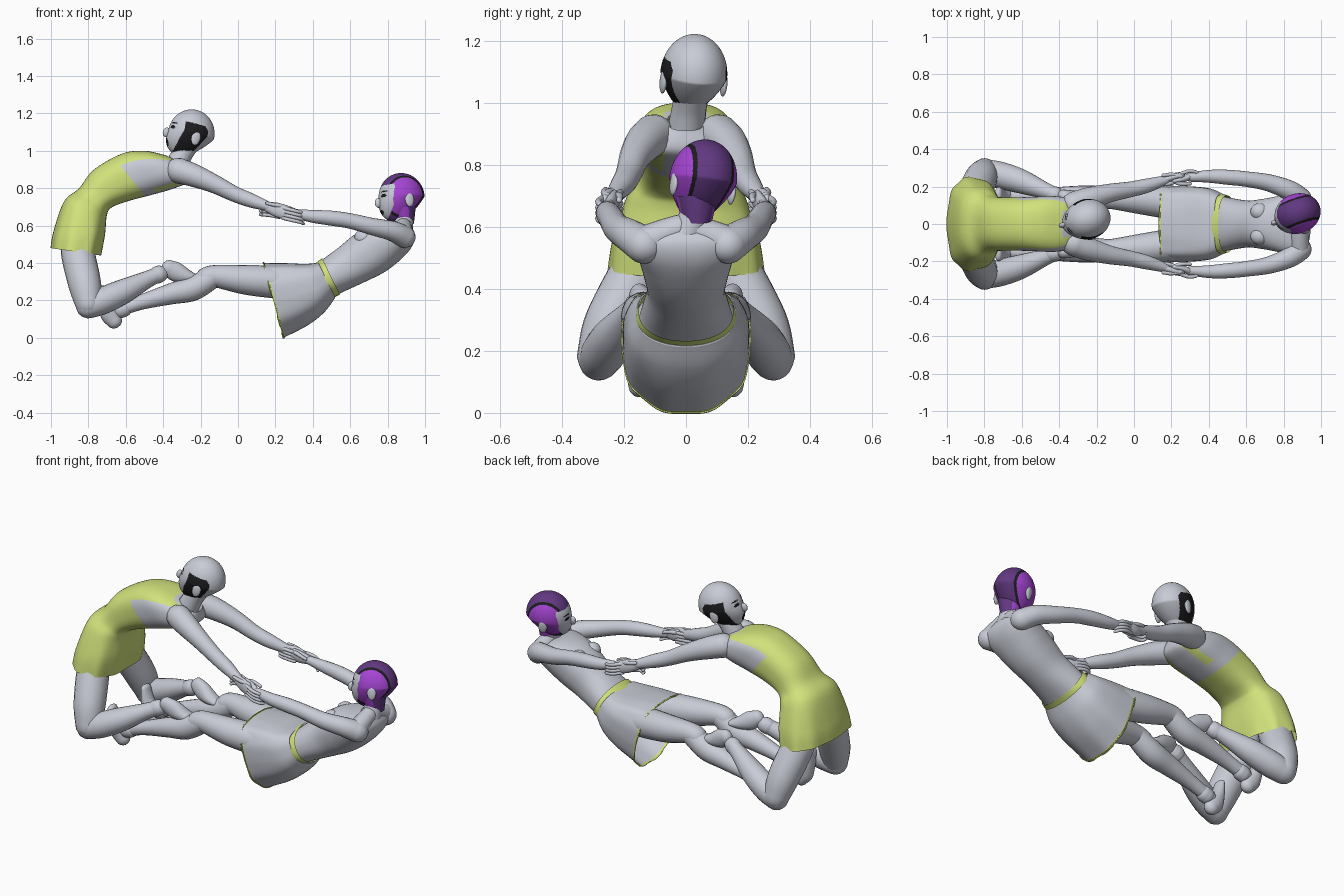
import bpy, bmesh, math
from mathutils import Vector, Matrix

if "Cube" in bpy.data.objects:
    bpy.data.objects.remove(bpy.data.objects["Cube"])

# Flat colours
COL = {"skin_grey": (0.58, 0.60, 0.67), "lime_cloth": (0.64, 0.76, 0.20), "black": (0.012, 0.012, 0.014),
       "dark_purple": (0.12, 0.04, 0.22), "bright_purple": (0.38, 0.06, 0.66)}
MATS = []
for n, c in COL.items():
    m = bpy.data.materials.new(n)
    m.diffuse_color = (*c, 1)
    m.use_nodes = True
    m.node_tree.nodes["Principled BSDF"].inputs["Base Color"].default_value = m.diffuse_color
    MATS.append(m)
SKIN, LIME, BLACK, DARK, BRIGHT = range(5)
Y = Vector((0, 1, 0))


def finish(name, bm):
    bmesh.ops.recalc_face_normals(bm, faces=bm.faces[:])
    me = bpy.data.meshes.new(name)
    for f in bm.faces:
        f.smooth = True
    bm.to_mesh(me)
    bm.free()
    for m in MATS:
        me.materials.append(m)
    ob = bpy.data.objects.new(name, me)
    bpy.context.collection.objects.link(ob)
    return ob


def spline(pts, n):
    """Catmull-Rom through tuples of any length; returns (t, values)."""
    out = []
    p = [pts[0]] + list(pts) + [pts[-1]]
    for i in range(1, len(p) - 2):
        for k in range(n):
            t = k / n
            out.append((i - 1 + t, [0.5 * (2 * b + (c - a) * t + (2*a - 5*b + 4*c - d) * t*t + (3*b - a - 3*c + d) * t**3)
                                    for a, b, c, d in zip(p[i-1], p[i], p[i+1], p[i+2])]))
    out.append((len(pts) - 1, list(pts[-1])))
    return out


def bridge(name, rings, ts, rule, cap):
    bm = bmesh.new()
    vs = [[bm.verts.new(p) for p in r] for r in rings]
    s = len(rings[0])
    for i in range(len(rings) - 1):
        for j in range(s):
            f = bm.faces.new((vs[i][j], vs[i][(j+1) % s], vs[i+1][(j+1) % s], vs[i+1][j]))
            f.material_index = rule((ts[i] + ts[i+1]) / 2, math.cos(2*math.pi*(j+.5)/s), f.calc_center_median())
    if cap:
        bm.faces.new(vs[0])
        bm.faces.new(vs[-1])
    return finish(name, bm)


def power(v, e):
    return math.copysign(abs(v)**e, v)


def body(name, sections, rule, pleat=lambda t: 0, front=1, back=1, y=0, n=10, s=72):
    """Loft of (super)ellipses, each (front x, front z, back x, back z, half width)."""
    rings, ts = [], []
    for t, (fx, fz, bx, bz, w) in spline(sections, n):
        c, a = Vector((fx+bx, 2*y, fz+bz)) / 2, Vector((fx-bx, 0, fz-bz)) / 2
        ring = []
        for j in range(s):
            th = 2*math.pi*j/s
            k = 1 + pleat(t) * math.cos(9*th)
            e = front if math.cos(th) > 0 else back
            ring.append(c + k * (a*power(math.cos(th), e) + Y*w*power(math.sin(th), e)))
        rings.append(ring)
        ts.append(t)
    return bridge(name, rings, ts, rule, False)


def limb(name, pts, mat=SKIN, side=1, n=6, s=20):
    """Round-ended tube; points are (x, y, z, half width, half depth)."""
    pts = [(x, y*side, z, a, b) for x, y, z, a, b in pts]
    sp = [v for _, v in spline(pts, n)]
    c = [Vector(v[:3]) for v in sp]
    rows = []
    for i, v in enumerate(sp):
        tan = (c[min(i+1, len(c)-1)] - c[max(i-1, 0)]).normalized()
        rows.append((c[i], tan, v[3], v[4]))

    def dome(row, sg):
        p, tan, a, b = row
        r = min(a, b)
        return [(p + tan*sg*r*math.sin(q), tan, a*math.cos(q), b*math.cos(q)) for q in (.4, .8, 1.2, 1.5)]
    rows = dome(rows[0], -1)[::-1] + rows + dome(rows[-1], 1)
    rings = []
    for p, tan, a, b in rows:
        u = (Y - tan*Y.dot(tan)).normalized()
        w = tan.cross(u)
        rings.append([p + u*a*math.cos(2*math.pi*j/s) + w*b*math.sin(2*math.pi*j/s) for j in range(s)])
    return bridge(name, rings, list(range(len(rings))), lambda *_: mat, True)


def r(x, y, z, q):
    return (x, y, z, q, q)


def ellipsoid(name, mtx, loc, size, mat):
    bm = bmesh.new()
    bmesh.ops.create_icosphere(bm, subdivisions=3, radius=1)
    for v in bm.verts:
        v.co = mtx @ Vector([l + q*e for l, q, e in zip(loc, v.co, size)])
    for f in bm.faces:
        f.material_index = mat
    return finish(name, bm)


def head(name, centre, yaw, pitch, roll, rule, mouth):
    """Local axes: x forward, y side, z up; colours chosen on the unit sphere."""
    base = Matrix(((-1, 0, 0), (0, -1, 0), (0, 0, 1))).to_4x4()
    mtx = (Matrix.Translation(centre) @ Matrix.Rotation(yaw, 4, 'Z') @ Matrix.Rotation(pitch, 4, 'Y')
           @ Matrix.Rotation(roll, 4, 'X') @ base)
    bm = bmesh.new()
    bmesh.ops.create_icosphere(bm, subdivisions=6, radius=1)
    for f in bm.faces:
        x, y, z = f.calc_center_median().normalized()
        m = rule(x, y, z)
        if x > 0:
            eye = ((abs(y)-.36)/.17)**2 + ((z-.06)/.07)**2 < 1
            brow = abs(abs(y)-.37) < .2 and abs(z-.24+.3*(abs(y)-.37)**2) < .025
            lips = (y/.27)**2 + ((z+.58)/mouth)**2 < 1
            if eye or brow or lips:
                m = BLACK
        f.material_index = m
    for v in bm.verts:
        x, y, z = v.co
        t = max(0, -z)
        x = x*(1 - .4*t) if x < 0 else x
        v.co = mtx @ Vector(((x + .28*t)*.125, y*(1 - .34*t)*.107, z*.132))
    finish(name, bm)
    ellipsoid(name + "_nose", mtx, (.134, 0, -.025), (.02, .014, .026), SKIN)
    for sd in (-1, 1):
        ellipsoid(name + "_ear", mtx, (-.008, sd*.1, -.025), (.025, .011, .04), SKIN)


# Kneeling figure: dress and torso in one loft, open back and straps
def dress_rule(t, front, c):
    if t > 5.2 and .07 < abs(c.y) < .115 and t < 7.7 and front < .8:
        return LIME
    if t > 7.2 or (t > 4.7 and front < .5):
        return SKIN
    return LIME

body("dress_torso", [(-1.0, .48, -.73, .44, .25), (-.985, .57, -.71, .55, .235), (-.93, .73, -.70, .66, .19),
                     (-.85, .80, -.67, .70, .15), (-.77, .90, -.575, .735, .142), (-.62, .985, -.46, .765, .145),
                     (-.50, 1.0, -.34, .80, .148), (-.40, .98, -.26, .84, .125), (-.37, .97, -.255, .91, .06)],
     dress_rule, lambda t: max(0, .02*(1 - t/2)), .8, .8)
limb("kneeling_neck", [r(-.335, 0, .91, .06), r(-.30, .01, .98, .056), r(-.26, .02, 1.04, .056)])

# Reclining figure: bare torso, belt and flared skirt
body("reclining_torso", [(.42, .39, .51, .22, .15), (.46, .425, .56, .245, .14), (.54, .485, .68, .30, .125),
                         (.62, .55, .78, .35, .135), (.70, .59, .86, .41, .15), (.79, .605, .925, .48, .162),
                         (.85, .605, .945, .545, .135), (.84, .625, .92, .60, .06)], lambda *_: SKIN, front=.9, back=.9)
body("belt", [(.41, .398, .50, .208, .16), (.425, .408, .52, .22, .16), (.45, .425, .545, .232, .152)],
     lambda *_: LIME, front=.9, back=.9)
skirt = body("skirt", [(.43, .402, .52, .215, .158), (.36, .395, .465, .14, .188), (.26, .398, .38, .07, .2),
                       (.146, .398, .254, .003, .204), (.141, .398, .249, .0, .204)],
             lambda t, f, c: LIME if t > 3 else SKIN, lambda t: .004*t, .55, .95)
sol = skirt.modifiers.new("cloth", 'SOLIDIFY')
sol.thickness = .004
limb("reclining_neck", [r(.88, 0, .57, .056), r(.885, .02, .61, .052), r(.885, .045, .68, .052)])
# Hood covering the neck: dark behind, bright at the sides
body("hood_neck", [(.83, .635, .94, .61, .05), (.82, .66, .945, .65, .058), (.80, .70, .95, .70, .07)],
     lambda t, f, c: SKIN if f > .75 else DARK if f < -.5 else BRIGHT, y=.035)

for sd, tag in ((1, "left"), (-1, "right")):
    def part(name, pts, mat=SKIN):
        return limb(tag + "_" + name, pts, mat, sd)

    # Kneeling figure limbs
    part("kneeling_thigh", [r(-.86, .10, .56, .08), r(-.857, .15, .46, .09), r(-.82, .24, .29, .088), r(-.80, .28, .185, .072)])
    part("kneeling_shin", [r(-.80, .28, .17, .066), r(-.72, .262, .20, .072), r(-.61, .23, .25, .066),
                           r(-.48, .18, .315, .045), (-.41, .155, .345, .037, .042)])
    part("kneeling_foot", [(-.375, .15, .375, .034, .044), (-.33, .14, .352, .04, .052), (-.275, .13, .33, .044, .038), (-.225, .122, .32, .038, .02)])
    part("kneeling_ankle_strap", [(-.435, .162, .335, .042, .046), (-.42, .158, .342, .042, .046)])
    part("kneeling_arm", [r(-.32, .105, .895, .068), r(-.24, .135, .87, .062), r(-.13, .165, .825, .05), r(-.02, .185, .77, .042),
                          r(.07, .205, .735, .038), r(.17, .235, .70, .025)])
    part("kneeling_palm", [(.16, .236, .70, .02, .028), (.21, .252, .685, .02, .038), (.25, .26, .67, .018, .036)])
    for k in range(4):
        z = .695 - .018*k
        part("kneeling_finger", [r(.24, .264, z, .010), r(.29, .282, z - .012, .010), r(.33, .278, z - .022, .009), r(.35, .26, z - .03, .008)])
    part("kneeling_thumb", [r(.2, .235, .70, .013), r(.25, .215, .70, .011), r(.30, .215, .685, .009)])

    # Reclining figure limbs
    part("reclining_thigh", [r(.40, .08, .285, .085), r(.25, .105, .295, .088), r(.05, .13, .31, .08), r(-.12, .14, .33, .06), r(-.17, .14, .32, .057)])
    part("reclining_shin", [r(-.13, .14, .328, .058), r(-.24, .14, .265, .066), r(-.36, .145, .235, .056), r(-.52, .148, .19, .04), r(-.65, .15, .145, .036)])
    part("reclining_foot", [(-.66, .15, .088, .036, .042), (-.685, .152, .13, .04, .052), (-.71, .156, .19, .044, .034), (-.725, .16, .26, .038, .02)])
    part("reclining_ankle_strap", [(-.63, .15, .15, .043, .045), (-.61, .15, .157, .043, .045)])
    part("reclining_shoulder", [(.885, .02, .595, .045, .045), (.885, .08, .572, .05, .05), (.885, .14, .545, .056, .056)])
    part("reclining_arm", [r(.89, .135, .54, .06), r(.83, .18, .57, .054), r(.72, .22, .595, .046), r(.60, .24, .625, .041),
                           r(.50, .25, .64, .04), r(.40, .255, .65, .034), r(.30, .25, .665, .024)])
    part("reclining_palm", [(.29, .25, .665, .019, .027), (.25, .238, .675, .018, .036), (.21, .23, .685, .017, .036)])
    part("breast", [r(.70, .06, .52, .055), r(.67, .065, .535, .048)])
    for k in range(4):
        z = .70 - .018*k
        part("reclining_finger", [r(.22, .225, z, .010), r(.17, .212, z + .01, .010), r(.13, .217, z + .012, .009), r(.12, .238, z + .014, .008)])
    part("reclining_thumb", [r(.25, .255, .70, .012), r(.20, .264, .71, .011), r(.155, .26, .72, .009)])


# Heads with painted caps
def kneeling_rule(x, y, z):
    edge = .5 + .15*min(0, z + .3)
    return BLACK if abs(y) > .25 and z < .38 and -.55 < x < edge and z < .75 + x else SKIN


def reclining_rule(x, y, z):
    if x > .5 and z < .5 and abs(y) < .8:
        return SKIN
    return DARK if abs(y) < .55 else BLACK if abs(y) < .66 else BRIGHT

head("kneeling_head", (-.25, .025, 1.09), .22, .25, -.05, kneeling_rule, .17)
head("reclining_head", (.875, .055, .75), .34, -.03, -.15, reclining_rule, .1)
